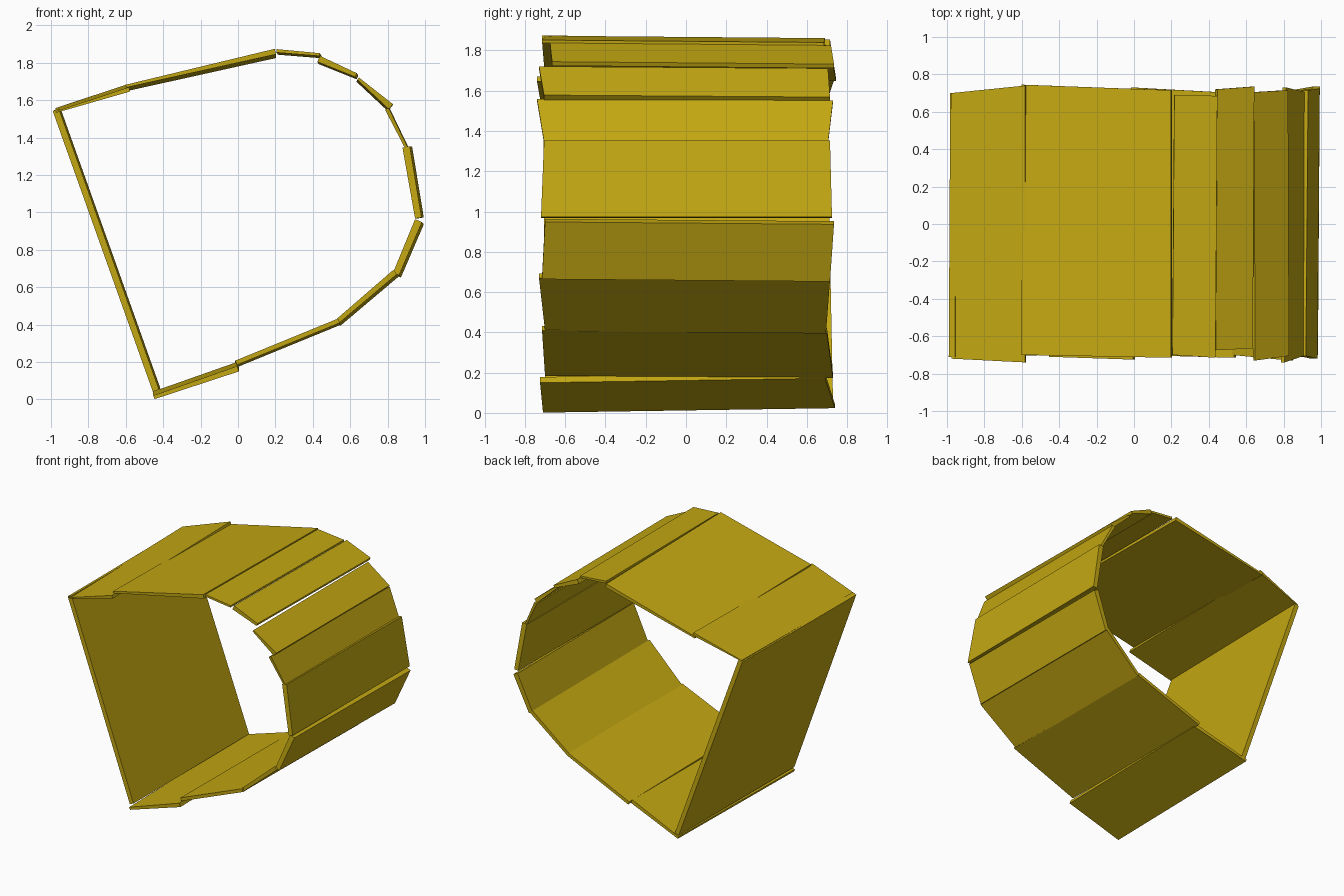
import bpy
import bmesh
from mathutils import Vector

if "Cube" in bpy.data.objects:
    bpy.data.objects.remove(bpy.data.objects["Cube"])

paint = bpy.data.materials.new("ochre")
paint.diffuse_color = (0.55, 0.39, 0.006, 1)
paint.use_nodes = True
paint.node_tree.nodes["Principled BSDF"].inputs["Base Color"].default_value = paint.diffuse_color


def plank(name, a, b, thick, front, back, shift):
    """Thin board from a to b in the front (x, z) plane, run along y.
    thick, front and back are given at both ends; shift moves the back end."""
    a, b = Vector(a), Vector(b)
    d = (b - a).normalized()
    n = Vector((-d.y, d.x))
    off = Vector(shift) / 2
    bm = bmesh.new()
    rings = []
    for ys, s in ((front, -1), (back, 1)):
        ring = []
        for p, t, y, side in ((a, thick[0], ys[0], 1), (b, thick[1], ys[1], 1),
                              (b, thick[1], ys[1], -1), (a, thick[0], ys[0], -1)):
            q = p + n * side * t / 2 + off * s
            ring.append(bm.verts.new((q.x, y, q.y)))
        rings.append(ring)
    f, k = rings
    bm.faces.new(f)
    bm.faces.new(k[::-1])
    for i in range(4):
        j = (i + 1) % 4
        bm.faces.new((f[j], f[i], k[i], k[j]))
    bmesh.ops.recalc_face_normals(bm, faces=bm.faces)
    me = bpy.data.meshes.new(name)
    bm.to_mesh(me)
    bm.free()
    me.materials.append(paint)
    bpy.context.collection.objects.link(bpy.data.objects.new(name, me))


# Straight side of the D-shaped ring
plank("flat_side", (-0.97, 1.55), (-0.435, 0.05), (.035, .035),
      (-.71, -.70), (.70, .73), (.008, .005))

# Upper boards, left to right
plank("top_board_left", (-0.975, 1.545), (-0.58, 1.667), (.008, .024),
      (-.72, -.74), (.70, .74), (.0, .018))
plank("top_board_long", (-0.60, 1.665), (0.20, 1.85), (.015, .03),
      (-.70, -.715), (.745, .715), (.0, -.02))
plank("top_board_right", (0.21, 1.858), (0.44, 1.838), (.018, .015),
      (-.70, -.715), (.69, .685), (.01, -.012))

# Curved side boards, top to bottom
plank("curve_board_1", (0.435, 1.815), (0.635, 1.728), (.035, .022),
      (-.675, -.665), (.72, .735), (.008, -.012))
plank("curve_board_2", (0.64, 1.71), (0.815, 1.56), (.015, .035),
      (-.73, -.705), (.705, .715), (-.005, -.01))
plank("curve_board_3", (0.80, 1.55), (0.905, 1.34), (.022, .015),
      (-.74, -.705), (.73, .705), (.008, -.008))
plank("curve_board_4", (0.905, 1.35), (0.97, 0.97), (.04, .035),
      (-.705, -.72), (.715, .725), (.012, .0))
plank("curve_board_5", (0.97, 0.95), (0.85, 0.665), (.04, .035),
      (-.70, -.715), (.735, .715), (.01, -.012))
plank("curve_board_6", (0.845, 0.675), (0.535, 0.41), (.03, .025),
      (-.73, -.70), (.715, .695), (.01, -.012))

# Lower boards, right to left
plank("bottom_board_right", (0.54, 0.415), (-0.01, 0.19), (.025, .025),
      (-.715, -.70), (.70, .73), (.0, -.012))
plank("bottom_board_left", (0.0, 0.175), (-0.45, 0.022), (.03, .02),
      (-.725, -.71), (.69, .74), (.0, .022))
